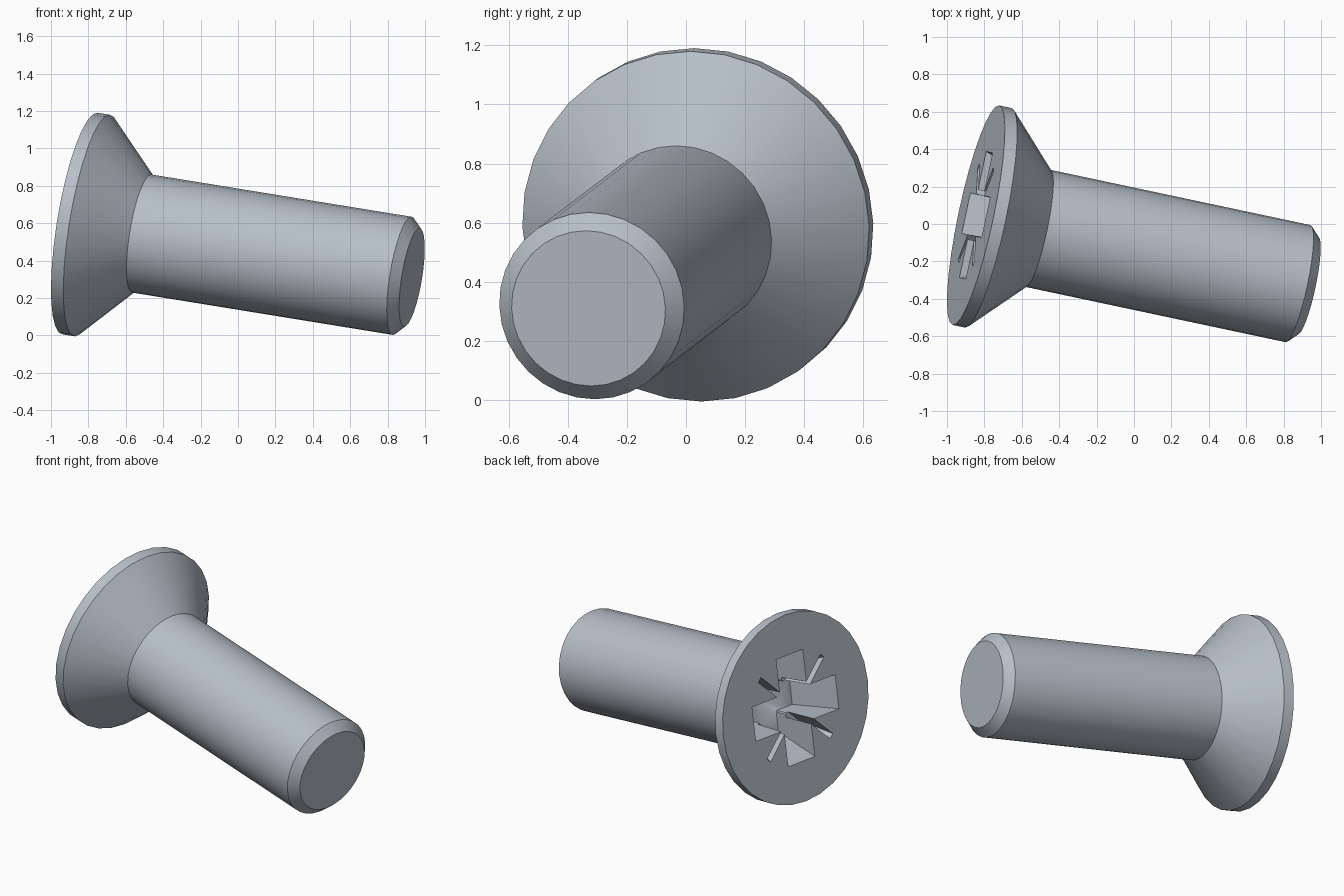
import bpy, bmesh, math
from mathutils import Matrix, Vector

cube = bpy.data.objects.get("Cube")
if cube:
    bpy.data.objects.remove(cube)

steel = bpy.data.materials.new("grey_steel")
steel.use_nodes = True
colour = (0.47, 0.52, 0.58, 1)
steel.diffuse_color = colour
steel.node_tree.nodes["Principled BSDF"].inputs["Base Color"].default_value = colour


def make_object(name, bm):
    bmesh.ops.recalc_face_normals(bm, faces=bm.faces[:])
    mesh = bpy.data.meshes.new(name)
    bm.to_mesh(mesh)
    bm.free()
    mesh.materials.append(steel)
    obj = bpy.data.objects.new(name, mesh)
    bpy.context.collection.objects.link(obj)
    return obj


def lathe(name, profile, sides):
    """Solid of revolution about z from (radius, z) pairs."""
    bm = bmesh.new()
    rings = []
    for r, z in profile:
        rings.append([bm.verts.new((r * math.sin(a), r * math.cos(a), z))
                      for a in (math.tau * i / sides for i in range(sides))])
    for low, high in zip(rings, rings[1:]):
        for i in range(sides):
            j = (i + 1) % sides
            bm.faces.new((low[i], low[j], high[j], high[i]))
    bm.faces.new(rings[0])
    bm.faces.new(rings[-1])
    return make_object(name, bm)


def tapered_slot(name, angle, top, bottom):
    """Radial block from the axis outwards; top and bottom are (reach, half width, z)."""
    bm = bmesh.new()
    turn = Matrix.Rotation(angle, 3, 'Z')
    loops = []
    for reach, half, z in (top, bottom):
        corners = ((0, -half), (reach, -half), (reach, half), (0, half))
        loops.append([bm.verts.new(turn @ Vector((x, y, z))) for x, y in corners])
    for i in range(4):
        j = (i + 1) % 4
        bm.faces.new((loops[0][i], loops[0][j], loops[1][j], loops[1][i]))
    bm.faces.new(loops[0])
    bm.faces.new(loops[1])
    return make_object(name, bm)


# Countersunk head, shank and chamfered tip in one turned body
screw = lathe("screw_body", [(0.6, 0), (0.6, -0.068), (0.32, -0.343),
                             (0.32, -1.783), (0.266, -1.837)], 32)

# Driver recess: conical core, four wide arms and four thin diagonal slots
cutters = [lathe("recess_core", [(0.172, 0.02), (0.145, -0.3), (0.005, -0.38)], 24)]
for i in range(4):
    quarter = i * math.pi / 2
    cutters.append(tapered_slot("recess_arm", quarter,
                                (0.352, 0.111, 0.02), (0.235, 0.1, -0.3)))
    cutters.append(tapered_slot("recess_slot", quarter + math.pi / 4,
                                (0.376, 0.018, 0.02), (0.27, 0.018, -0.22)))

bpy.context.view_layer.objects.active = screw
for cutter in cutters:
    cutter.hide_render = True
    cut = screw.modifiers.new("recess", 'BOOLEAN')
    cut.operation = 'DIFFERENCE'
    cut.solver = 'EXACT'
    cut.object = cutter
    bpy.ops.object.modifier_apply(modifier=cut.name)
for cutter in cutters:
    bpy.data.objects.remove(cutter)

bpy.ops.object.select_all(action='DESELECT')
screw.select_set(True)
bpy.ops.object.shade_smooth_by_angle(angle=math.radians(30))

# Lay the screw on its head rim and tip
axis = Vector((1.775, -0.377, -0.288)).normalized()
across = axis.cross(Vector((0, 0, 1))).normalized()
up = across.cross(axis)
pose = Matrix((across, up, -axis)).transposed().to_4x4()
pose.translation = (-0.845, 0.047, 0.598)
screw.matrix_world = pose
